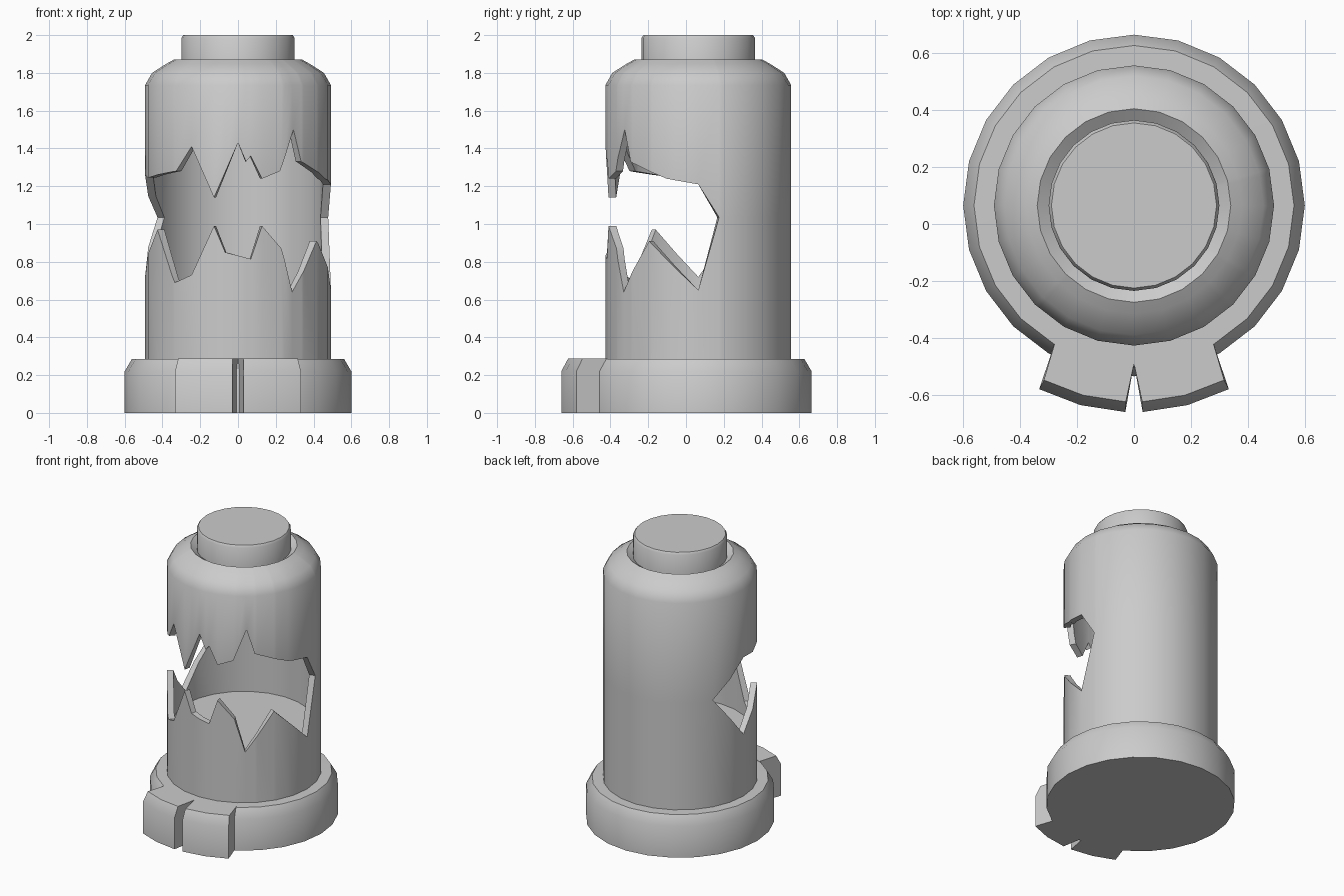
import bpy, bmesh
from math import sin, cos, radians

if "Cube" in bpy.data.objects:
    bpy.data.objects.remove(bpy.data.objects["Cube"])

CY = 0.065          # axis of the round parts
STEP = 15           # 24-sided rings


def pt(r, deg, z):
    """Point at angle deg from the front (-y), kept on the 24-gon outline."""
    d = deg % STEP - STEP / 2
    r *= cos(radians(STEP / 2)) / cos(radians(d))
    return (r * sin(radians(deg)), CY - r * cos(radians(deg)), z)


def finish(name, bm, angle=40):
    bmesh.ops.remove_doubles(bm, verts=bm.verts, dist=1e-4)
    bmesh.ops.dissolve_degenerate(bm, edges=bm.edges, dist=1e-5)
    bmesh.ops.recalc_face_normals(bm, faces=bm.faces)
    me = bpy.data.meshes.new(name)
    bm.to_mesh(me)
    bm.free()
    ob = bpy.data.objects.new(name, me)
    bpy.context.collection.objects.link(ob)
    bpy.ops.object.select_all(action='DESELECT')
    ob.select_set(True)
    bpy.context.view_layer.objects.active = ob
    bpy.ops.object.shade_smooth_by_angle(angle=radians(angle))
    return ob


def strip(bm, a, b, skip=()):
    """Quads between two neighbouring columns of points."""
    for k in range(len(a) - 1):
        if k not in skip:
            bm.faces.new([bm.verts.new(p) for p in (a[k], b[k], b[k + 1], a[k + 1])])


def lathe(name, profile, angle=40):
    bm = bmesh.new()
    for t in range(0, 360, STEP):
        strip(bm, *[[pt(r, d, z) for r, z in profile] for d in (t, t + STEP)])
    return finish(name, bm, angle)


def height(line, t):
    """Piecewise linear jagged line, constant outside the mouth."""
    if t <= line[0][0] or t >= line[-1][0]:
        return 1.035
    for (a, za), (b, zb) in zip(line, line[1:]):
        if a <= t <= b:
            return za + (zb - za) * (t - a) / (b - a)


# Jagged mouth edges: (angle from front, height)
UPPER = [(-120, 1.035), (-90, 1.26), (-75, 1.245), (-42, 1.28), (-30, 1.41),
         (-15, 1.14), (0, 1.43), (5, 1.33), (8, 1.36), (15, 1.24), (27, 1.28),
         (37, 1.5), (43, 1.33), (70, 1.24), (90, 1.21), (103, 1.035)]
LOWER = [(-120, 1.035), (-90, .72), (-60, .97), (-43, .69), (-30, .73),
         (-15, .99), (-8, .85), (8, .815), (15, .99), (28, .87), (36, .64),
         (58, .91), (90, .65), (103, 1.035)]

# Hollow body with a toothed mouth, inner floor and ceiling, rounded shoulder
R, RI = 0.492, 0.45
SHOULDER = [(R, 1.735), (.455, 1.80), (.38, 1.848), (.34, 1.87), (.29, 1.835)]
angles = sorted(set(range(-180, 181, STEP)) | {a for a, _ in UPPER + LOWER})
bm = bmesh.new()
for a, b in zip(angles, angles[1:]):
    low, up = [], []
    for t in (a, b):
        lo, hi = height(LOWER, t), height(UPPER, t)
        low.append([pt(0, t, .63), pt(RI, t, .63), pt(RI, t, lo),
                    pt(R, t, lo), pt(R, t, .28)])
        up.append([pt(0, t, 1.53), pt(RI, t, 1.53), pt(RI, t, hi), pt(R, t, hi)]
                  + [pt(r, t, z) for r, z in SHOULDER])
    lip = () if -120 <= a and b <= 103 else (2,)
    strip(bm, *low, skip=lip)
    strip(bm, *up, skip=lip)
finish("body", bm)

# Top cap
lathe("cap", [(.3, 1.8), (.3, 1.985), (.29, 2.0), (0, 2.0)])

# Base
lathe("base", [(0, 0), (.6, 0), (.6, .22), (.562, .285), (0, .29)], 50)

# Two front toes
bm = bmesh.new()
for s in (-1, 1):
    cols = []
    for d_in, d_out in ((0, 2.4), (15, 15), (30, 27.3)):
        prof = [(.555, d_in, 0), (.726, d_out, 0), (.726, d_out, .22),
                (.69, d_out, .287), (.555, d_in, .287), (.555, d_in, 0)]
        cols.append([(r * sin(radians(d)) * s, CY - r * cos(radians(d)), z)
                     for r, d, z in prof])
    strip(bm, cols[0], cols[1])
    strip(bm, cols[1], cols[2])
    for c in (cols[0], cols[2]):
        bm.faces.new([bm.verts.new(p) for p in c[:5]])
finish("toes", bm, 50)
